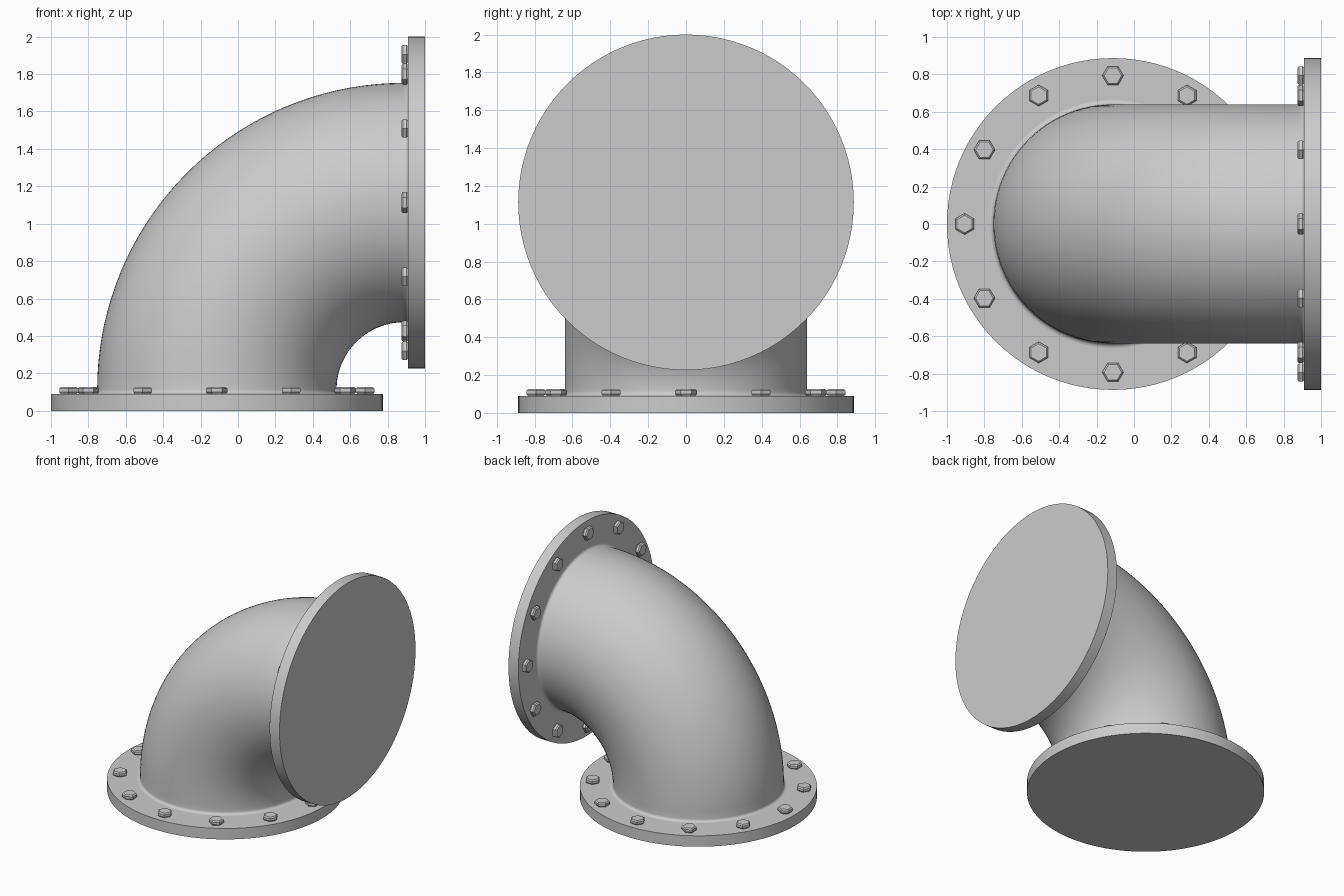
import bpy, bmesh
from math import sin, cos, pi, radians
from mathutils import Matrix, Vector

if "Cube" in bpy.data.objects:
    bpy.data.objects.remove(bpy.data.objects["Cube"])

PIPE_R, BEND_R = 0.64, 1.0
FLANGE_R, FLANGE_T = 0.887, 0.09
BEND_C = Vector((0.887, 0, 0.113))
FILLET = 0.113 - FLANGE_T
SIDES = 96

# Flange frames: local +z points towards the pipe
BOTTOM = Matrix.Translation((-0.113, 0, 0))
SIDE = Matrix.Translation((1, 0, 1.113)) @ Matrix.Rotation(radians(-90), 4, 'Y')


def finish(bm, name, matrix=Matrix.Identity(4)):
    bmesh.ops.recalc_face_normals(bm, faces=bm.faces)
    bm.transform(matrix)
    mesh = bpy.data.meshes.new(name)
    bm.to_mesh(mesh)
    bm.free()
    obj = bpy.data.objects.new(name, mesh)
    bpy.context.collection.objects.link(obj)
    bpy.ops.object.select_all(action='DESELECT')
    bpy.context.view_layer.objects.active = obj
    obj.select_set(True)
    bpy.ops.object.shade_smooth_by_angle(angle=radians(30))
    return obj


def build_elbow():
    # Rings as (bend angle, shift along the pipe, radius), flaring at both ends
    flare = [(FILLET * cos(t), PIPE_R + FILLET * (1 - sin(t)))
             for t in (i * pi / 10 for i in range(5))]
    rings = [(0, -d, r) for d, r in flare]
    rings += [(i * pi / 72, 0, PIPE_R) for i in range(37)]
    rings += [(pi / 2, d, r) for d, r in reversed(flare)]
    bm = bmesh.new()
    loops = []
    for a, shift, r in rings:
        out = Vector((-cos(a), 0, sin(a)))
        centre = BEND_C + out * BEND_R + Vector((sin(a), 0, cos(a))) * shift
        loops.append([bm.verts.new(centre + out * r * cos(k * 2 * pi / SIDES)
                                   + Vector((0, r * sin(k * 2 * pi / SIDES), 0)))
                      for k in range(SIDES)])
    for lo, hi in zip(loops, loops[1:]):
        for k in range(SIDES):
            n = (k + 1) % SIDES
            bm.faces.new((lo[k], lo[n], hi[n], hi[k]))
    # Close the ends, hidden against the flanges
    bm.faces.new(loops[0])
    bm.faces.new(loops[-1])
    finish(bm, "elbow_pipe")


def build_flange(name, matrix):
    bm = bmesh.new()
    bmesh.ops.create_cone(bm, cap_ends=True, segments=SIDES, radius1=FLANGE_R,
                          radius2=FLANGE_R, depth=FLANGE_T,
                          matrix=Matrix.Translation((0, 0, FLANGE_T / 2)))
    finish(bm, name, matrix)


def build_bolt(name, matrix, angle):
    # Chamfered hex head with corners along the bolt circle
    bm = bmesh.new()
    loops = []
    for z, r in ((0, 0.049), (0.009, 0.057), (0.028, 0.057), (0.037, 0.047)):
        loops.append([bm.verts.new((r * cos(k * pi / 3 + pi / 2),
                                    r * sin(k * pi / 3 + pi / 2), z))
                      for k in range(6)])
    for lo, hi in zip(loops, loops[1:]):
        for k in range(6):
            n = (k + 1) % 6
            bm.faces.new((lo[k], lo[n], hi[n], hi[k]))
    bm.faces.new(loops[0])
    bm.faces.new(loops[-1])
    place = Matrix.Rotation(angle, 4, 'Z') @ Matrix.Translation((0.793, 0, FLANGE_T))
    finish(bm, name, matrix @ place)


build_elbow()
for side, matrix in (("bottom", BOTTOM), ("side", SIDE)):
    build_flange(f"{side}_flange", matrix)
    for i in range(12):
        build_bolt(f"{side}_bolt_{i + 1}", matrix, i * pi / 6)
